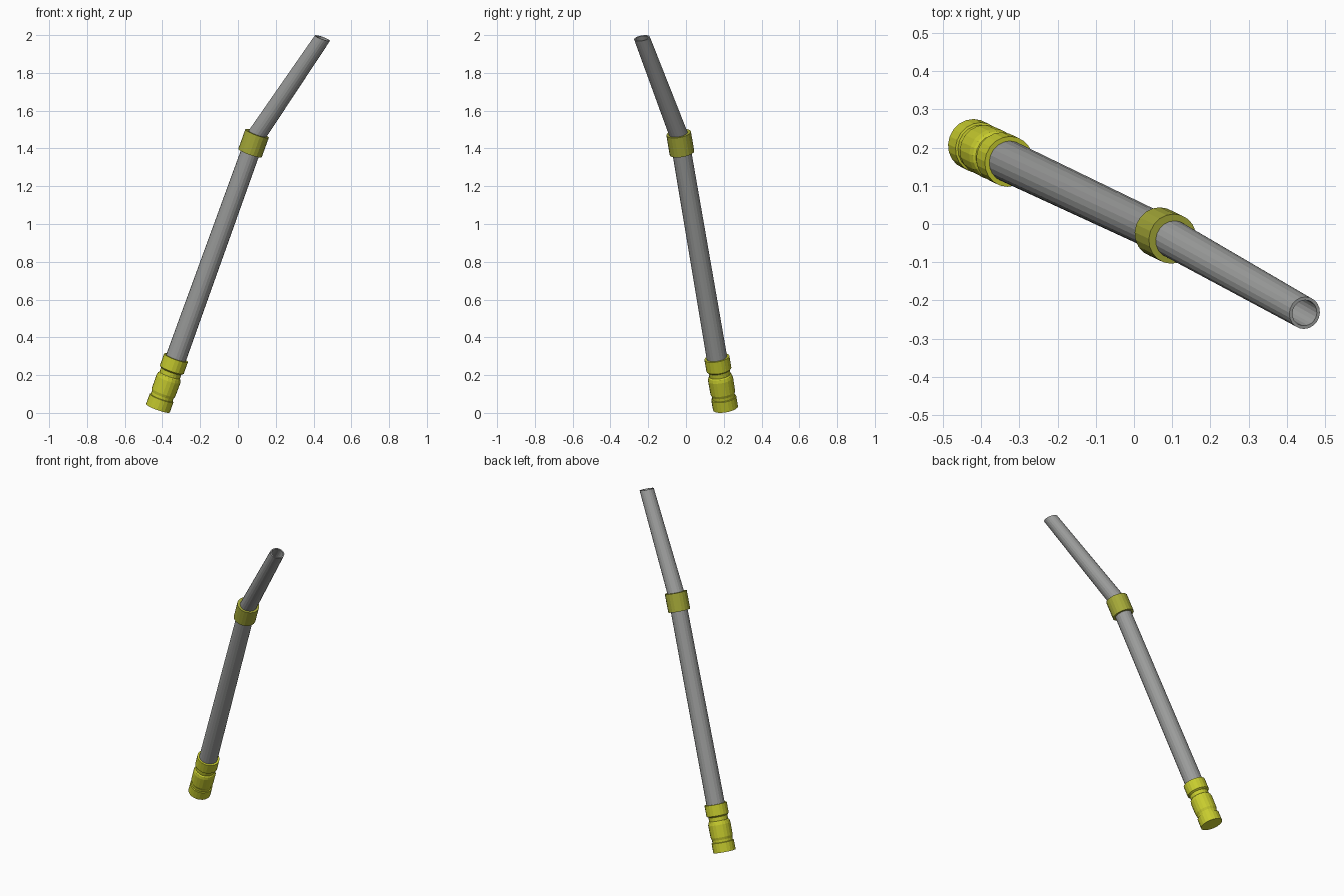
import bpy, math
from mathutils import Vector

if "Cube" in bpy.data.objects:
    bpy.data.objects.remove(bpy.data.objects["Cube"])

SIDES = 20
BASE = Vector((-0.424, 0.209, 0.025))           # centre of the bottom cap
BEND = Vector((0.097, -0.037, 1.468))           # where the tube bends
TIP = Vector((0.447, -0.233, 1.984))            # centre of the open end
AXIS = (BEND - BASE).normalized()
U = AXIS.cross(Vector((0, 1, 0))).normalized()
V = AXIS.cross(U)


def material(name, rgb):
    m = bpy.data.materials.new(name)
    m.diffuse_color = (*rgb, 1)
    m.use_nodes = True
    m.node_tree.nodes["Principled BSDF"].inputs["Base Color"].default_value = m.diffuse_color
    return m


def along(t):
    return BASE + AXIS * t


def loft(name, rings, mat):
    """Skin (centre, radius) rings, all square to the main axis; ends capped."""
    verts, faces = [], []
    for c, r in rings:
        for i in range(SIDES):
            a = 2 * math.pi * i / SIDES
            verts.append(c + (U * math.cos(a) + V * math.sin(a)) * r)
    for k in range(len(rings) - 1):
        for i in range(SIDES):
            j = (i + 1) % SIDES
            faces.append((k * SIDES + i, (k + 1) * SIDES + i,
                          (k + 1) * SIDES + j, k * SIDES + j))
    n = (len(rings) - 1) * SIDES
    faces.append(tuple(range(SIDES)))
    faces.append(tuple(range(n + SIDES - 1, n - 1, -1)))
    me = bpy.data.meshes.new(name)
    me.from_pydata(verts, [], faces)
    me.materials.append(mat)
    ob = bpy.data.objects.new(name, me)
    bpy.context.collection.objects.link(ob)
    return ob


grey = material("tube grey", (0.33, 0.335, 0.33))
yellow = material("bright yellow", (0.58, 0.61, 0.028))
olive = material("dull yellow", (0.38, 0.40, 0.04))

# bent tapered tube, open at the tip with an inner wall
loft("bent_tube", [(along(0.2), 0.055), (BEND, 0.050), (TIP, 0.0425),
                   (TIP, 0.034), (BEND, 0.040)], grey)

# stepped grip at the lower end: band, bulge, neck, band
profile = [(0, 0.067), (0.058, 0.067), (0.060, 0.061), (0.075, 0.061),
           (0.090, 0.066), (0.165, 0.067), (0.182, 0.063), (0.188, 0.057),
           (0.212, 0.057), (0.220, 0.067), (0.287, 0.067)]
loft("lower_grip", [(along(t), r) for t, r in profile], yellow)

# collar around the bend
loft("upper_collar", [(along(1.455), 0.066), (along(1.566), 0.066)], olive)
